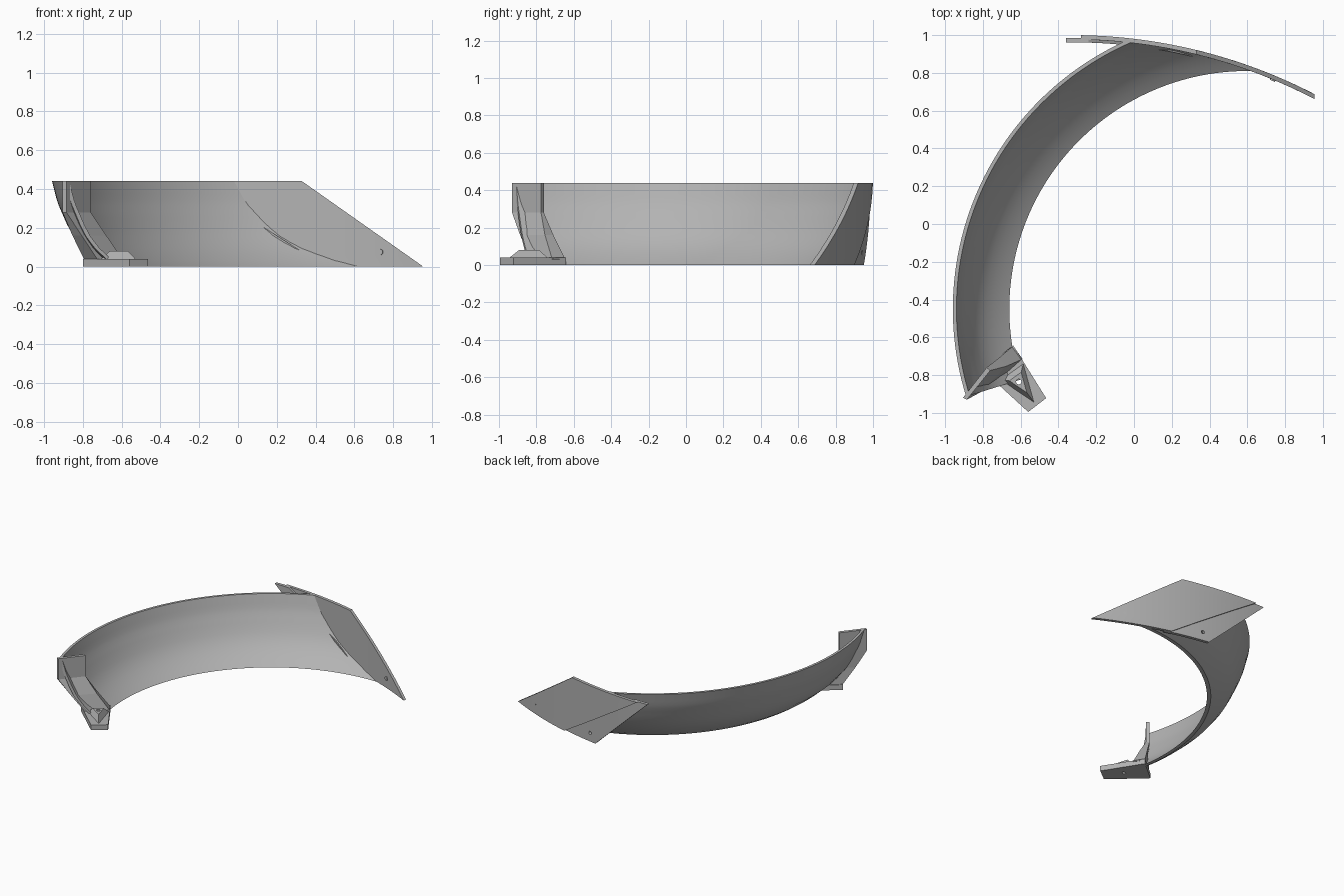
import bpy, bmesh, math
from mathutils import Vector

if "Cube" in bpy.data.objects:
    bpy.data.objects.remove(bpy.data.objects["Cube"])

H = 0.44                      # overall height
BC = (0.60, -0.45)            # centre of the blade sweep
SC, SR = (-0.33, -1.80), 2.80  # centre and radius of the wing plate

grey = bpy.data.materials.new("grey")
grey.diffuse_color = (0.45, 0.45, 0.45, 1)
grey.use_nodes = True
grey.node_tree.nodes["Principled BSDF"].inputs["Base Color"].default_value = grey.diffuse_color


def finish(name, bm, smooth=None):
    bmesh.ops.recalc_face_normals(bm, faces=bm.faces)
    me = bpy.data.meshes.new(name)
    bm.to_mesh(me)
    bm.free()
    ob = bpy.data.objects.new(name, me)
    bpy.context.collection.objects.link(ob)
    me.materials.append(grey)
    if smooth:
        bpy.ops.object.select_all(action='DESELECT')
        ob.select_set(True)
        bpy.context.view_layer.objects.active = ob
        bpy.ops.object.shade_smooth_by_angle(angle=math.radians(smooth))
    return ob


def shell(name, fn, nu, nv):
    """Closed sheet between the surfaces fn(u, v, 0) and fn(u, v, 1)."""
    bm = bmesh.new()
    g = [[[bm.verts.new(fn(i / nu, j / nv, s)) for j in range(nv + 1)]
          for i in range(nu + 1)] for s in (0, 1)]
    for s in (0, 1):
        for i in range(nu):
            for j in range(nv):
                bm.faces.new((g[s][i][j], g[s][i + 1][j], g[s][i + 1][j + 1], g[s][i][j + 1]))
    for i in range(nu):
        for j in (0, nv):
            bm.faces.new((g[0][i][j], g[0][i + 1][j], g[1][i + 1][j], g[1][i][j]))
    for j in range(nv):
        for i in (0, nu):
            bm.faces.new((g[0][i][j], g[0][i][j + 1], g[1][i][j + 1], g[1][i][j]))
    return finish(name, bm, 30)


def loft(name, rows):
    """Solid through stacked rings of points."""
    bm = bmesh.new()
    rings = [[bm.verts.new(p) for p in r] for r in rows]
    n = len(rings[0])
    for a, b in zip(rings, rings[1:]):
        for k in range(n):
            bm.faces.new((a[k], a[(k + 1) % n], b[(k + 1) % n], b[k]))
    bm.faces.new(rings[0])
    bm.faces.new(rings[-1])
    return finish(name, bm)


def rod(name, loc, axis, r, length, sides=16):
    bm = bmesh.new()
    bmesh.ops.create_cone(bm, cap_ends=True, segments=sides, radius1=r, radius2=r, depth=length)
    ob = finish(name, bm)
    ob.location = loc
    ob.rotation_euler = Vector(axis).to_track_quat('Z', 'Y').to_euler()
    return ob


def drill(target, cutter):
    m = target.modifiers.new("hole", 'BOOLEAN')
    m.operation, m.object, m.solver = 'DIFFERENCE', cutter, 'EXACT'
    cutter.hide_render = True
    cutter.hide_viewport = True


# curved blade, ending against the wing plate
PROFILE = [(0, 1.26), (.035, 1.31), (.1, 1.382), (.16, 1.428), (.22, 1.46), (.33, 1.51), (.44, 1.54)]


def blade_radius(z):
    for (z0, r0), (z1, r1) in zip(PROFILE, PROFILE[1:]):
        if z <= z1 + 1e-6:
            return r0 + (r1 - r0) * (z - z0) / (z1 - z0)


def blade_point(u, v, side):
    z = H * v
    r = blade_radius(z) + side * (0.027 - 0.008 * v)
    dx, dy = BC[0] - SC[0], BC[1] - SC[1]
    d = math.hypot(dx, dy)
    c = ((SR - 0.012) ** 2 - d * d - r * r) / (2 * d * r)
    start = math.atan2(dy, dx) + math.acos(c)
    a = start + (math.radians(197.3) - start) * u
    return (BC[0] + r * math.cos(a), BC[1] + r * math.sin(a), z)


shell("blade", blade_point, 64, 14)


# wing plate and the thinner flange beside it
def wing(name, left, right, r_out, thick):
    def point(u, v, side):
        a = left[0] + (left[1] - left[0]) * v
        b = right[0] + (right[1] - right[0]) * v
        x = a + (b - a) * u
        r = r_out - thick * side
        return (x, SC[1] + math.sqrt(r * r - (x - SC[0]) ** 2), H * v)
    return shell(name, point, 24, 8)


wing("wing_plate", (0.41, -0.28), (0.955, 0.33), SR, 0.023)
flange = wing("wing_flange", (0.11, -0.36), (0.45, -0.24), SR - 0.014, 0.024)
drill(flange, rod("flange_hole_cutter", (0.16, 0.94, 0.066), (0.17, 1, 0), 0.013, 0.2))

# small peg on the inner face of the wing plate
rod("wing_peg", (0.738, 0.772, 0.075), (0.4, 0.92, 0), 0.015, 0.03)

# end bracket: upright wall that leans inward and thickens downward
wall = [(-.885, -.93), (-.76, -.775), (-.78, -.76), (-.905, -.92)]
foot = [(-.72, -.83), (-.59, -.715), (-.64, -.645), (-.79, -.775)]
mid = [tuple(a * .45 + b * .55 - .012 * k for a, b, k in zip(p, q, (1, 1))) for p, q in zip(wall, foot)]
loft("end_bracket", [[(x, y, z) for x, y in ring] for ring, z in
                     ((foot, .03), (mid, .16), (wall, .28), (wall, H))])

# foot block with a drilled, tapered boss
base = [(-.64, -.642), (-.465, -.922), (-.56, -.995), (-.80, -.775)]
block = loft("foot_block", [[(x, y, z) for x, y in base] for z in (0, .04)])
tri = [(-.585, -.735), (-.71, -.825), (-.525, -.95)]
cx, cy = -.61, -.835
boss = loft("foot_boss", [[(cx + (x - cx) * s, cy + (y - cy) * s, z) for x, y in tri]
                          for s, z in ((1, .035), (.5, .08))])
hole = rod("foot_hole_cutter", (cx, cy, .04), (0, 0, 1), 0.014, 0.3)
drill(block, hole)
drill(boss, hole)
